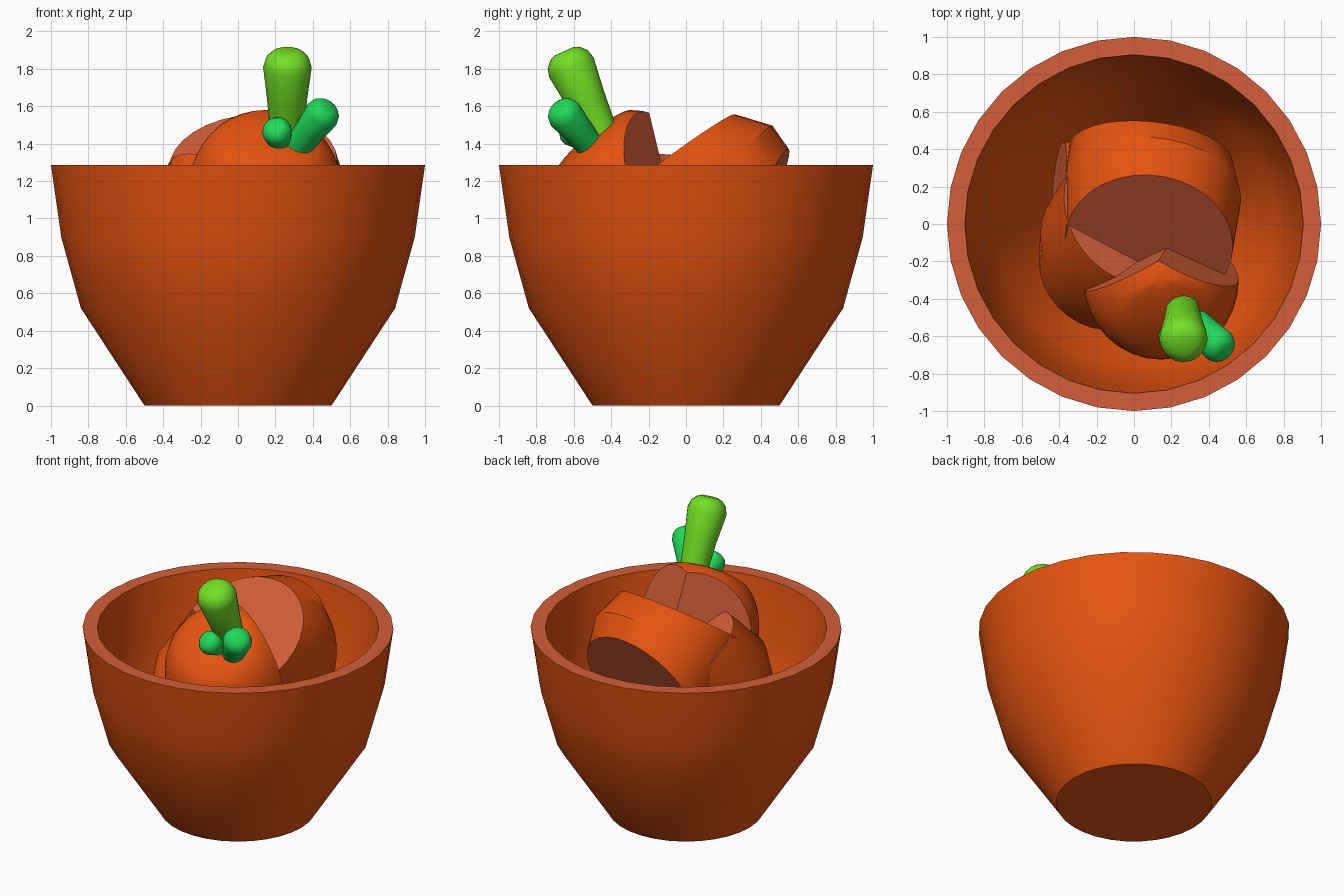
import bpy, bmesh, math
from mathutils import Vector

if "Cube" in bpy.data.objects:
    bpy.data.objects.remove(bpy.data.objects["Cube"])

def mat(name, rgb):
    m = bpy.data.materials.new(name)
    m.diffuse_color = (*rgb, 1)
    m.use_nodes = True
    m.node_tree.nodes["Principled BSDF"].inputs["Base Color"].default_value = m.diffuse_color
    return m

ORANGE = mat("carrot_orange", (0.79, 0.087, 0.005))
CUT = mat("cut_salmon", (0.645, 0.114, 0.04))
LIGHT = mat("leaf_green", (0.17, 0.75, 0.018))
TEAL = mat("emerald_green", (0.014, 0.70, 0.102))

def finish(name, bm, mats, angle=35):
    bmesh.ops.recalc_face_normals(bm, faces=bm.faces)
    me = bpy.data.meshes.new(name)
    bm.to_mesh(me)
    bm.free()
    ob = bpy.data.objects.new(name, me)
    bpy.context.collection.objects.link(ob)
    for m in mats:
        me.materials.append(m)
    bpy.ops.object.select_all(action='DESELECT')
    ob.select_set(True)
    bpy.context.view_layer.objects.active = ob
    bpy.ops.object.shade_smooth_by_angle(angle=math.radians(angle))
    return ob

def loft(name, rings, mats, ref=(1, 0, 0), n=32, cap=(1, 1), band=None, angle=35):
    """Skin round rings (centre, normal, radius); caps and one band get their own material."""
    bm = bmesh.new()
    loops = []
    for c, nrm, r in rings:
        nrm = Vector(nrm).normalized()
        u = Vector(ref)
        u = (u - nrm * u.dot(nrm)).normalized()
        w = nrm.cross(u)
        loops.append([bm.verts.new(Vector(c) + r * (u * math.cos(t) + w * math.sin(t)))
                      for t in (2 * math.pi * i / n for i in range(n))])
    for k in range(len(loops) - 1):
        a, b = loops[k], loops[k + 1]
        for i in range(n):
            j = (i + 1) % n
            f = bm.faces.new((a[i], a[j], b[j], b[i]))
            f.material_index = 1 if k == band else 0
    for lp, mi in ((loops[0], cap[0]), (loops[-1], cap[1])):
        bm.faces.new(lp).material_index = mi
    return finish(name, bm, mats, angle)

# bowl: outer wall, flat rim, inner wall and floor
profile = [(0.5, 0), (0.84, 0.52), (0.945, 0.9), (1.0, 1.285),
           (0.905, 1.285), (0.855, 0.9), (0.755, 0.55), (0.44, 0.09)]
loft("bowl", [((0, 0, z), (0, 0, 1), r) for r, z in profile],
     [ORANGE, CUT], cap=(0, 0), band=3)

# carrot chunks lying in the bowl
loft("back_chunk", [((0.08, -0.10, 1.29), (0.064, 0.59, -0.80), 0.45),
                    ((0.10, 0.16, 1.13), (0.08, 0.75, -0.62), 0.475),
                    ((0.09, 0.37, 0.97), (0.10, 0.9, -0.40), 0.44)], [ORANGE, CUT])
loft("left_chunk", [((0.0, 0.06, 1.10), (-0.45, -0.38, -0.81), 0.42),
                    ((-0.09, -0.13, 0.87), (-0.35, -0.45, -0.82), 0.44),
                    ((-0.16, -0.24, 0.60), (-0.25, -0.4, -0.88), 0.36)], [ORANGE, CUT])
loft("small_chunk", [((-0.40, 0.22, 0.86), (1, -0.1, -0.15), 0.22),
                     ((-0.20, 0.21, 0.80), (1, -0.05, -0.2), 0.25),
                     ((0.05, 0.2, 0.72), (1, 0, -0.2), 0.28)], [ORANGE, CUT], ref=(0, 1, 0))

# carrot head: rounded top, long below, sliced by two planes at the back
bm = bmesh.new()
bmesh.ops.create_uvsphere(bm, u_segments=32, v_segments=20, radius=1)
for v in bm.verts:
    v.co = Vector((0.145 + 0.415 * v.co.x, -0.30 + 0.425 * v.co.y,
                   1.15 + v.co.z * (0.43 if v.co.z > 0 else 0.65)))
    d = Vector((0.1, -0.65, 0.75)).normalized()     # flatten the crown a little
    over = (v.co - Vector((0.145, -0.30, 1.15))).dot(d) - 0.33
    if over > 0:
        v.co -= d * over * 0.6
top, low = Vector((0.13, -0.20, 1.58)), Vector((0.16, -0.15, 1.37))
for side in (Vector((0.55, -0.37, 1.40)), Vector((-0.26, -0.38, 1.36))):
    nrm = (low - top).cross(side - top).normalized()
    if nrm.y < 0:
        nrm = -nrm
    res = bmesh.ops.bisect_plane(bm, geom=bm.verts[:] + bm.edges[:] + bm.faces[:], dist=1e-5,
                                 plane_co=top, plane_no=nrm, clear_outer=True)
    rim = [e for e in res['geom_cut'] if isinstance(e, bmesh.types.BMEdge)]
    for f in bmesh.ops.edgeloop_fill(bm, edges=rim)['faces']:
        f.material_index = 1
finish("carrot_head", bm, [ORANGE, CUT], 30)

# stems: tapered stalks with rounded ends
def stem(name, base, tip, r0, r1, m):
    base, tip = Vector(base), Vector(tip)
    ax = tip - base
    d = ax.normalized()
    rings = [(base, d, r0), (base + ax * 0.5, d, (r0 + r1) * 0.5), (base + ax * 0.85, d, r1)]
    for a in (30, 55, 75):
        a = math.radians(a)
        rings.append((base + ax * 0.85 + d * r1 * 0.75 * math.sin(a), d,
                      r1 * (0.25 + 0.75 * math.cos(a))))
    loft(name, rings, [m], n=16, cap=(0, 0), angle=60)

stem("tall_stem", (0.26, -0.43, 1.40), (0.265, -0.645, 1.88), 0.085, 0.13, LIGHT)
stem("right_stem", (0.30, -0.49, 1.36), (0.475, -0.675, 1.59), 0.07, 0.095, TEAL)
stem("left_stem", (0.23, -0.47, 1.38), (0.205, -0.63, 1.48), 0.055, 0.08, TEAL)
